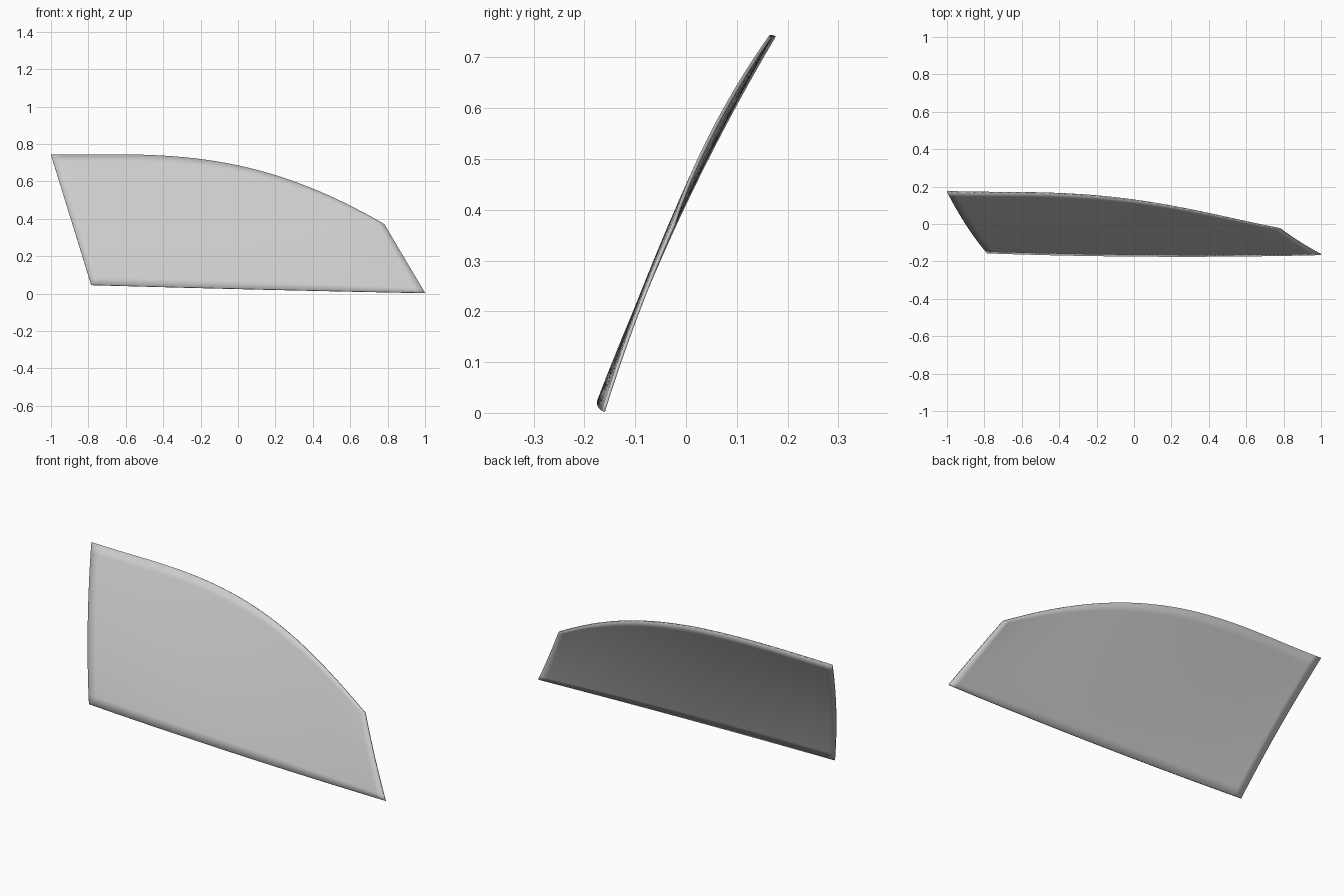
import bpy, bmesh

if "Cube" in bpy.data.objects:
    bpy.data.objects.remove(bpy.data.objects["Cube"])

NU, NV = 40, 16

# edge profiles: (x, y, z) from left to right
TOP = [(-1, .174, .743), (-.4, .163, .736), (0, .128, .684), (.4, .056, .56), (.782, -.025, .37)]
BOTTOM = [(-.785, -.154, .046), (0, -.171, .025), (1, -.163, .003)]


def edge_point(pts, u):
    # smooth polynomial through the profile points
    x = pts[0][0] + (pts[-1][0] - pts[0][0]) * u
    y = z = 0
    for i, p in enumerate(pts):
        w = 1
        for j, q in enumerate(pts):
            if i != j:
                w *= (x - q[0]) / (p[0] - q[0])
        y += w * p[1]
        z += w * p[2]
    return x, y, z


# curved sheet between the lower and upper edge, bowed towards the front
bm = bmesh.new()
grid = []
for i in range(NU + 1):
    u = i / NU
    lo, hi = edge_point(BOTTOM, u), edge_point(TOP, u)
    bow = .021 * (1 - u) + .006 * u
    col = []
    for j in range(NV + 1):
        v = j / NV
        x, y, z = (a + (b - a) * v for a, b in zip(lo, hi))
        col.append(bm.verts.new((x, y - bow * 4 * v * (1 - v), z)))
    grid.append(col)
for i in range(NU):
    for j in range(NV):
        bm.faces.new((grid[i][j], grid[i + 1][j], grid[i + 1][j + 1], grid[i][j + 1]))

mesh = bpy.data.meshes.new("window_pane")
bm.to_mesh(mesh)
bm.free()
pane = bpy.data.objects.new("window_pane", mesh)
bpy.context.collection.objects.link(pane)

# thin glass thickness
solid = pane.modifiers.new("thickness", 'SOLIDIFY')
solid.thickness = .007
solid.offset = 0

for p in mesh.polygons:
    p.use_smooth = True
